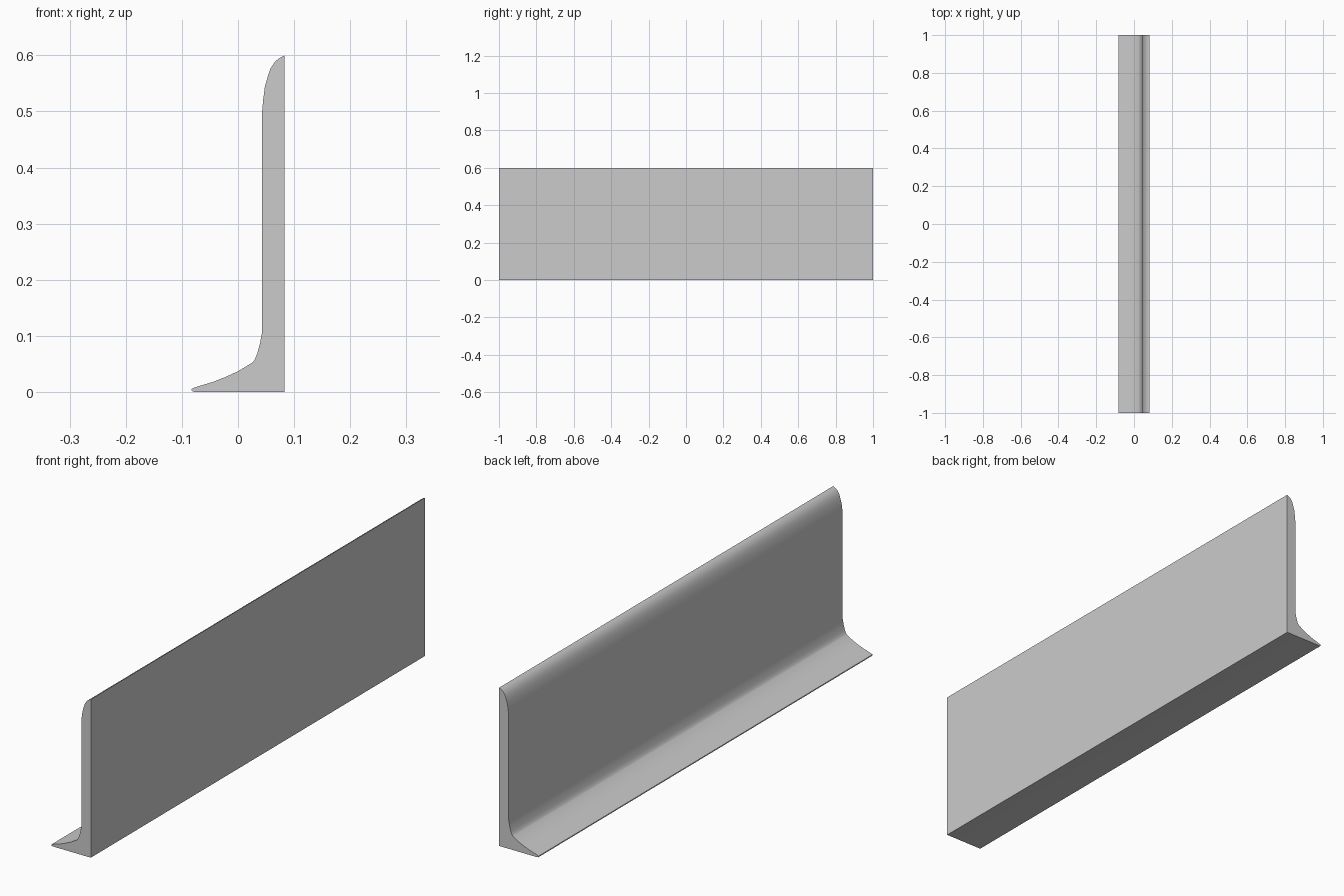
import bpy, bmesh, math

if "Cube" in bpy.data.objects:
    bpy.data.objects.remove(bpy.data.objects["Cube"])

# Skirting cross-section (x, z): flat back and base, rounded top, flared foot
profile = [
    (0.083, 0.0), (0.083, 0.6),
    (0.075, 0.596), (0.067, 0.59), (0.058, 0.577), (0.053, 0.562),
    (0.048, 0.545), (0.045, 0.522), (0.043, 0.5),
    (0.043, 0.107), (0.039, 0.086), (0.034, 0.068), (0.029, 0.056), (0.025, 0.052),
    (0.0, 0.037), (-0.022, 0.027), (-0.045, 0.018), (-0.075, 0.009),
    (-0.082, 0.006), (-0.083, 0.004), (-0.081, 0.001), (-0.076, 0.0),
]

# Sweep the section along y
bm = bmesh.new()
face = bm.faces.new([bm.verts.new((x, -1, z)) for x, z in profile])
swept = bmesh.ops.extrude_face_region(bm, geom=[face], use_keep_orig=True)
new_verts = [g for g in swept["geom"] if isinstance(g, bmesh.types.BMVert)]
bmesh.ops.translate(bm, verts=new_verts, vec=(0, 2, 0))
bmesh.ops.recalc_face_normals(bm, faces=bm.faces)

mesh = bpy.data.meshes.new("skirting_strip")
bm.to_mesh(mesh)
bm.free()
strip = bpy.data.objects.new("skirting_strip", mesh)
bpy.context.collection.objects.link(strip)

# Smooth curved faces, crisp edges
bpy.context.view_layer.objects.active = strip
strip.select_set(True)
bpy.ops.object.shade_smooth_by_angle(angle=math.radians(35))
